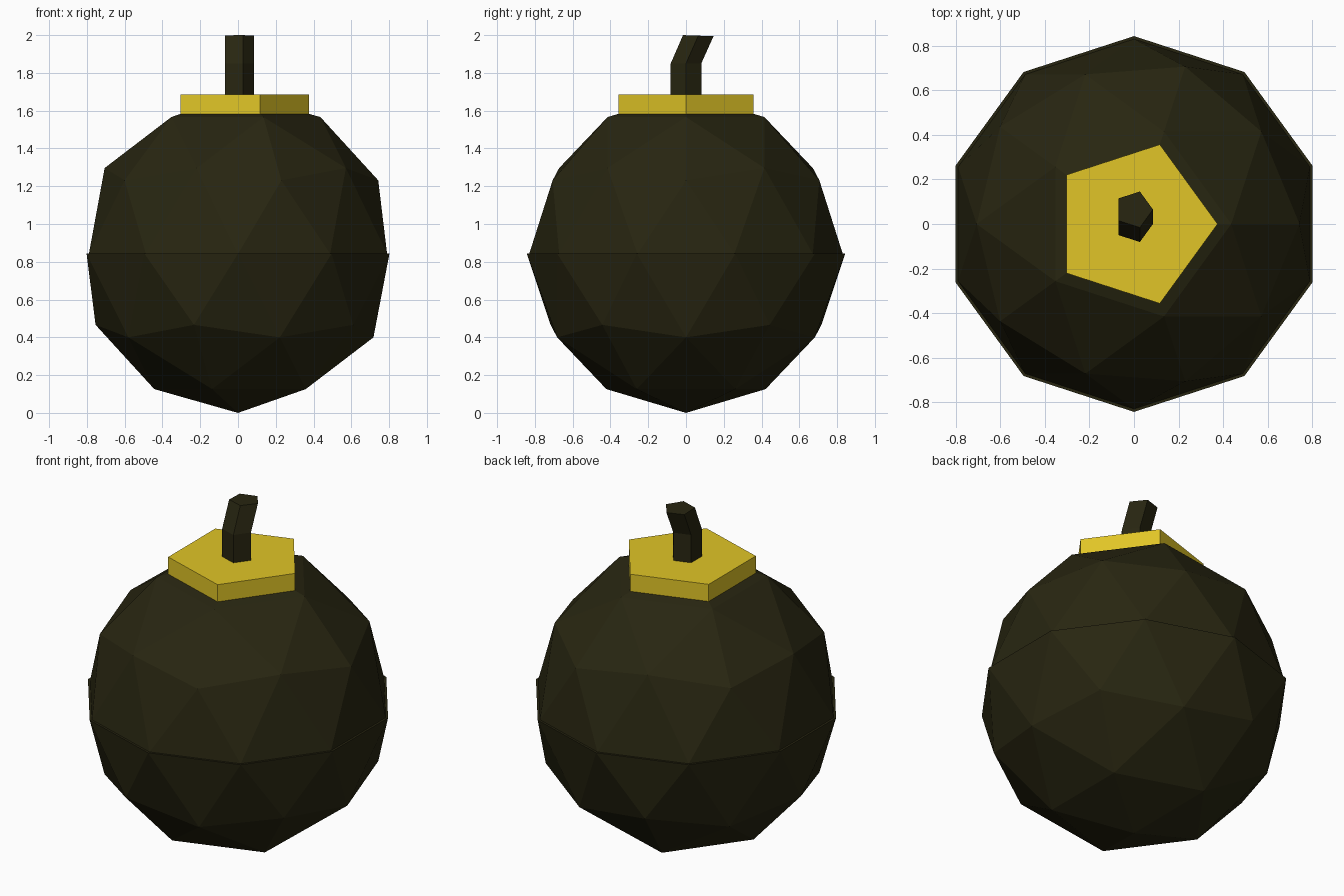
import bpy, bmesh, math

if "Cube" in bpy.data.objects:
    bpy.data.objects.remove(bpy.data.objects["Cube"])


def material(name, rgb):
    m = bpy.data.materials.new(name)
    m.diffuse_color = (*rgb, 1)
    m.use_nodes = True
    m.node_tree.nodes["Principled BSDF"].inputs["Base Color"].default_value = m.diffuse_color
    return m


DARK = material("dark olive", (0.021, 0.019, 0.0055))
YELLOW = material("yellow", (0.75, 0.56, 0.02))


def finish(name, bm, mat):
    bmesh.ops.recalc_face_normals(bm, faces=bm.faces)
    me = bpy.data.meshes.new(name)
    bm.to_mesh(me)
    bm.free()
    me.materials.append(mat)
    ob = bpy.data.objects.new(name, me)
    bpy.context.collection.objects.link(ob)
    return ob


def half_ball(name, radius, centre, keep_upper):
    """Low-poly ball cut at its equator and closed with a flat face."""
    bm = bmesh.new()
    bmesh.ops.create_icosphere(bm, subdivisions=2, radius=radius)
    cut = bmesh.ops.bisect_plane(
        bm, geom=bm.verts[:] + bm.edges[:] + bm.faces[:], dist=1e-4,
        plane_co=(0, 0, 0), plane_no=(0, 0, 1),
        clear_inner=keep_upper, clear_outer=not keep_upper)
    bmesh.ops.holes_fill(bm, edges=[e for e in bm.edges if e.is_boundary])
    bmesh.ops.translate(bm, verts=bm.verts, vec=(0, 0, centre))
    return finish(name, bm, DARK)


def pentagon_sweep(name, radius, rings, mat):
    """Five-sided tube through rings of (y, z, tilt)."""
    bm = bmesh.new()
    loops = []
    for y, z, tilt in rings:
        loop = []
        for i in range(5):
            a = math.tau * i / 5
            dy = radius * math.sin(a)
            loop.append(bm.verts.new((radius * math.cos(a), y + dy, z - tilt * dy)))
        loops.append(loop)
    for a, b in zip(loops, loops[1:]):
        for i in range(5):
            j = (i + 1) % 5
            bm.faces.new((a[i], a[j], b[j], b[i]))
    bm.faces.new(loops[0][::-1])
    bm.faces.new(loops[-1])
    return finish(name, bm, mat)


# Body: lower shell with a small rim, slightly smaller upper shell
half_ball("lower_body", 0.843, 0.843, False)
upper = half_ball("upper_body", 0.83, 0.86, True)
# Sink the flat underside of the upper shell into the lower one
for v in upper.data.vertices:
    if v.co.z < 0.861:
        v.co.z = 0.842

# Cap and bent fuse
pentagon_sweep("cap", 0.375, [(0, 1.545, 0), (0, 1.685, 0)], YELLOW)
pentagon_sweep("fuse", 0.085, [(0, 1.66, 0), (0, 1.85, 0), (0.065, 1.997, 0.035)], DARK)
